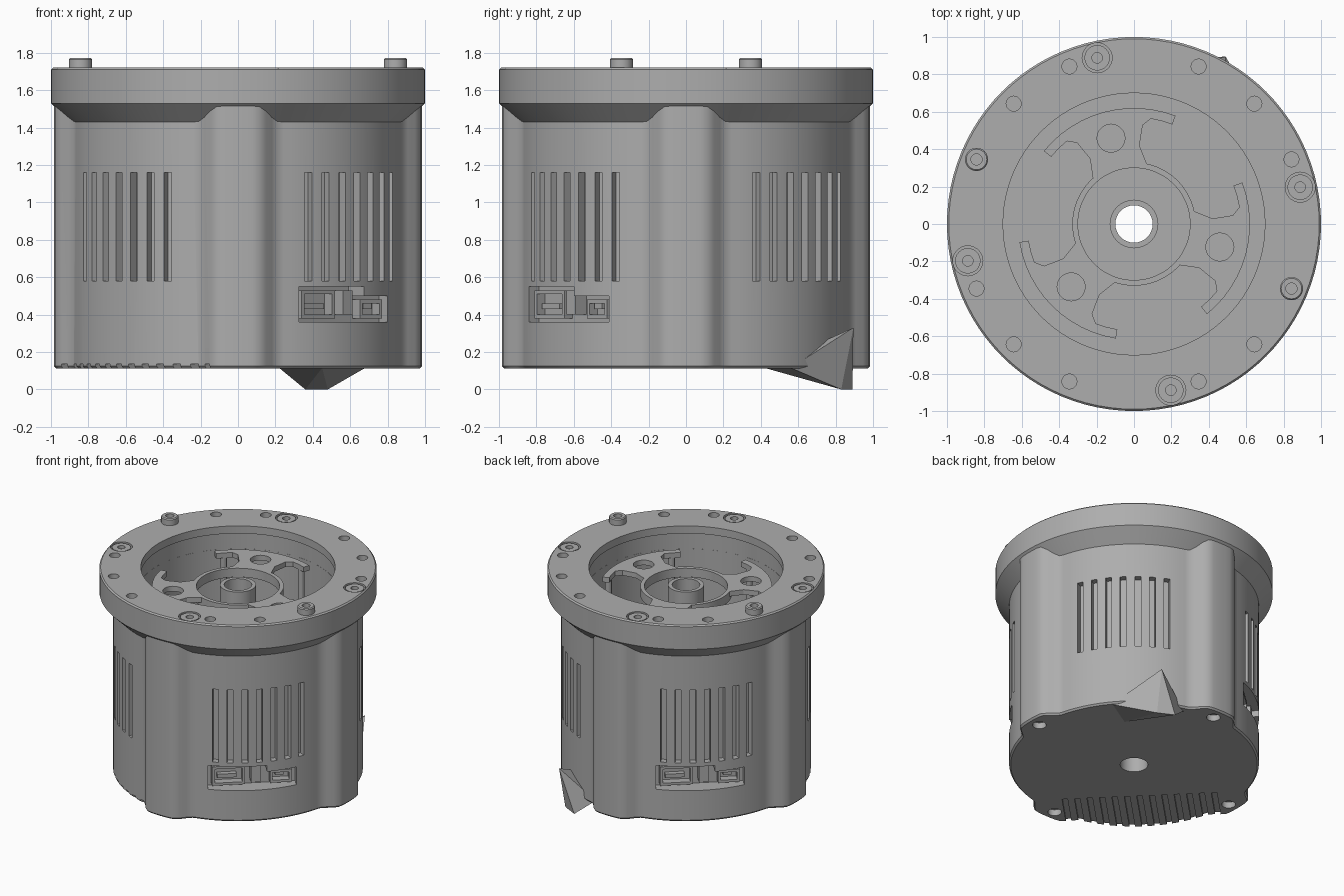
import bpy, bmesh
from math import sin, cos, pi, radians, atan2
from mathutils import Matrix, Vector

cube = bpy.data.objects.get("Cube")
if cube:
    bpy.data.objects.remove(cube, do_unlink=True)

mat = bpy.data.materials.new("machined grey")
mat.use_nodes = True
GREY = (0.42, 0.42, 0.42, 1)
mat.diffuse_color = GREY
mat.node_tree.nodes["Principled BSDF"].inputs["Base Color"].default_value = GREY


def finish(bm, name):
    bmesh.ops.recalc_face_normals(bm, faces=bm.faces)
    me = bpy.data.meshes.new(name)
    bm.to_mesh(me)
    bm.free()
    me.materials.append(mat)
    ob = bpy.data.objects.new(name, me)
    bpy.context.collection.objects.link(ob)
    return ob


def loft(bm, loops):
    """Skin a stack of equal-length point loops and cap both ends."""
    rows = [[bm.verts.new(p) for p in loop] for loop in loops]
    n = len(rows[0])
    for a, b in zip(rows, rows[1:]):
        for i in range(n):
            bm.faces.new((a[i], a[(i + 1) % n], b[(i + 1) % n], b[i]))
    bm.faces.new(rows[0][::-1])
    bm.faces.new(rows[-1])


def lathe(name, profile, sides, loc=(0, 0)):
    """Revolve a closed (radius, height) profile."""
    bm = bmesh.new()
    rings = [[bm.verts.new((loc[0] + r * cos(2 * pi * i / sides),
                            loc[1] + r * sin(2 * pi * i / sides), z))
              for r, z in profile] for i in range(sides)]
    m = len(profile)
    for i in range(sides):
        a, b = rings[i], rings[(i + 1) % sides]
        for j in range(m):
            k = (j + 1) % m
            bm.faces.new((a[j], a[k], b[k], b[j]))
    return finish(bm, name)


def add_cyl(bm, x, y, r, z0, z1, sides=20):
    loft(bm, [[(x + r * cos(2 * pi * i / sides), y + r * sin(2 * pi * i / sides), z)
               for i in range(sides)] for z in (z0, z1)])


def add_box(bm, angle, r, t, z):
    """Box given by radial, tangential and height ranges, turned to an angle."""
    size = [b - a for a, b in (r, t, z)]
    mid = [(a + b) / 2 for a, b in (r, t, z)]
    m = Matrix.Rotation(radians(angle), 4, "Z") @ Matrix.Translation(mid)
    bmesh.ops.create_cube(bm, size=1, matrix=m @ Matrix.Diagonal((*size, 1)))


def cut(ob, bm):
    cutter = finish(bm, "cutter")
    cutter.hide_render = True
    mod = ob.modifiers.new("cut", "BOOLEAN")
    mod.operation, mod.solver, mod.object = "DIFFERENCE", "EXACT", cutter
    bpy.context.view_layer.update()
    ev = ob.evaluated_get(bpy.context.evaluated_depsgraph_get())
    me = bpy.data.meshes.new_from_object(ev)
    ob.modifiers.clear()
    ob.data = me
    bpy.data.objects.remove(cutter, do_unlink=True)


def polar(r, deg):
    return r * cos(radians(deg)), r * sin(radians(deg))


# Housing: round body with four raised lobes on the axes
def body_radius(a):
    off = abs((a + pi / 4) % (pi / 2) - pi / 4)
    t = min(max((0.25 - off) / 0.15, 0), 1)
    return 0.90 + 0.085 * t * t * (3 - 2 * t)


def body_loop(z, inset):
    return [((body_radius(a) - inset) * cos(a), (body_radius(a) - inset) * sin(a), z)
            for a in (2 * pi * i / 160 for i in range(160))]


bm = bmesh.new()
loft(bm, [body_loop(0.112, 0.012), body_loop(0.125, 0), body_loop(1.53, 0)])
housing = finish(bm, "housing")

# Open cavity, shaft bore and lobe screw holes
bm = bmesh.new()
add_cyl(bm, 0, 0, 0.72, 0.9, 1.7, 48)
cut(housing, bm)
bm = bmesh.new()
add_cyl(bm, 0, 0, 0.10, 0, 1.0, 32)
for k in range(4):
    add_cyl(bm, *polar(0.89, 90 * k), 0.05, 0, 0.16)
cut(housing, bm)

# Vent slots in each quarter and grille slots under one quarter
bm = bmesh.new()
for q in range(4):
    for i in range(-3, 4):
        add_box(bm, 90 * q + 45 + 6.8 * i, (0.85, 1.0), (-0.022, 0.022), (0.58, 1.16))
for i in range(-6, 7):
    add_box(bm, 225, (0.45, 1.1), (i * 0.09 - 0.02, i * 0.09 + 0.02), (0.05, 0.135))
cut(housing, bm)

# Connector bays on two opposite sides
PORTS = (-48, 132)
bm = bmesh.new()
for a in PORTS:
    add_box(bm, a, (0.77, 1.0), (-0.32, 0.10), (0.36, 0.55))
cut(housing, bm)
bm = bmesh.new()
for a in PORTS:
    add_box(bm, a, (0.77, 1.0), (0.09, 0.32), (0.36, 0.50))
cut(housing, bm)

bm = bmesh.new()
for a in PORTS:
    for t0, t1, z1 in ((-0.28, -0.06, 0.53), (0.14, 0.28, 0.48)):
        add_box(bm, a, (0.76, 0.83), (t0, t1), (0.38, 0.40))
        add_box(bm, a, (0.76, 0.83), (t0, t1), (z1 - 0.02, z1))
        for t in (t0, t1):
            add_box(bm, a, (0.76, 0.83), (t - 0.01, t + 0.01), (0.38, z1))
        add_box(bm, a, (0.76, 0.81), (t0 + 0.03, t1 - 0.05), (0.43, 0.46))
    add_box(bm, a, (0.76, 0.85), (-0.01, 0.06), (0.40, 0.53))
connectors = finish(bm, "connectors")

# Flange with a chamfered underside
flange = lathe("flange", [(0.70, 1.72), (0.99, 1.72), (1.0, 1.71), (1.0, 1.53),
                          (0.90, 1.43), (0.72, 1.43), (0.72, 1.66), (0.70, 1.66)], 96)
bm = bmesh.new()
for q in range(4):
    for a in (22.3, 45, 67.7):
        add_cyl(bm, *polar(0.91, 90 * q + a), 0.04, 1.6, 1.8)
    add_cyl(bm, *polar(0.91, 90 * q + 12.5), 0.08, 1.67, 1.8, 28)
cut(flange, bm)

# Flush socket screws and two raised dowel sleeves
screws = []
for q in range(4):
    screws.append(lathe("socket_screw", [(0, 1.66), (0.068, 1.66), (0.068, 1.715),
                  (0.028, 1.715), (0.028, 1.69), (0, 1.69)], 24,
                  polar(0.91, 90 * q + 12.5)))
for a in (-22.3, 157.7):
    screws.append(lathe("dowel_sleeve", [(0.03, 1.6), (0.062, 1.6), (0.062, 1.765),
                  (0.055, 1.772), (0.03, 1.772)], 24, polar(0.91, a)))

# Inner hub tube and carrier ring
hub = lathe("hub_tube", [(0.10, 0.85), (0.13, 0.85), (0.13, 1.58), (0.10, 1.58)], 32)
ring = lathe("carrier_ring", [(0.30, 1.50), (0.33, 1.50), (0.33, 1.57), (0.30, 1.57)], 48)

# Three anchor-shaped arms, each with a round hole
arms = []
for base in (105, 225, 345):
    outline = [polar(0.62, base + d) for d in range(-36, 37, 6)]
    outline += [polar(0.57, base + d) for d in (36, 30, 24)]
    outline += [polar(0.53, base + 20), polar(0.42, base + 19)]
    outline += [polar(0.32, base + d) for d in (28, 14, 0, -14, -28)]
    outline += [polar(0.42, base - 19), polar(0.53, base - 20)]
    outline += [polar(0.57, base + d) for d in (-24, -30, -36)]
    bm = bmesh.new()
    loft(bm, [[(x, y, z) for x, y in outline] for z in (1.53, 1.57)])
    arm = finish(bm, "carrier_arm")
    bm = bmesh.new()
    add_cyl(bm, *polar(0.475, base), 0.075, 1.4, 1.7)
    cut(arm, bm)
    arms.append(arm)

# Posts holding the arms above the cavity floor
bm = bmesh.new()
for base in (105, 225, 345):
    for d in (-30, 30):
        add_cyl(bm, *polar(0.595, base + d), 0.025, 0.88, 1.54, 12)
posts = finish(bm, "carrier_posts")

# Sharp spur below the back edge
bm = bmesh.new()
for p in ((0.22, 0.82, 0.115), (0.68, 0.56, 0.115), (0.45, 0.42, 0.115),
          (0.36, 0.89, 0), (0.48, 0.83, 0), (0.49, 0.895, 0.33)):
    bm.verts.new(p)
bmesh.ops.convex_hull(bm, input=bm.verts)
finish(bm, "spur")

# Smooth the round parts while keeping edges crisp
bpy.ops.object.select_all(action="DESELECT")
for ob in [housing, flange, hub, ring, posts] + screws + arms:
    ob.select_set(True)
    bpy.context.view_layer.objects.active = ob
bpy.ops.object.shade_smooth_by_angle(angle=radians(30))
